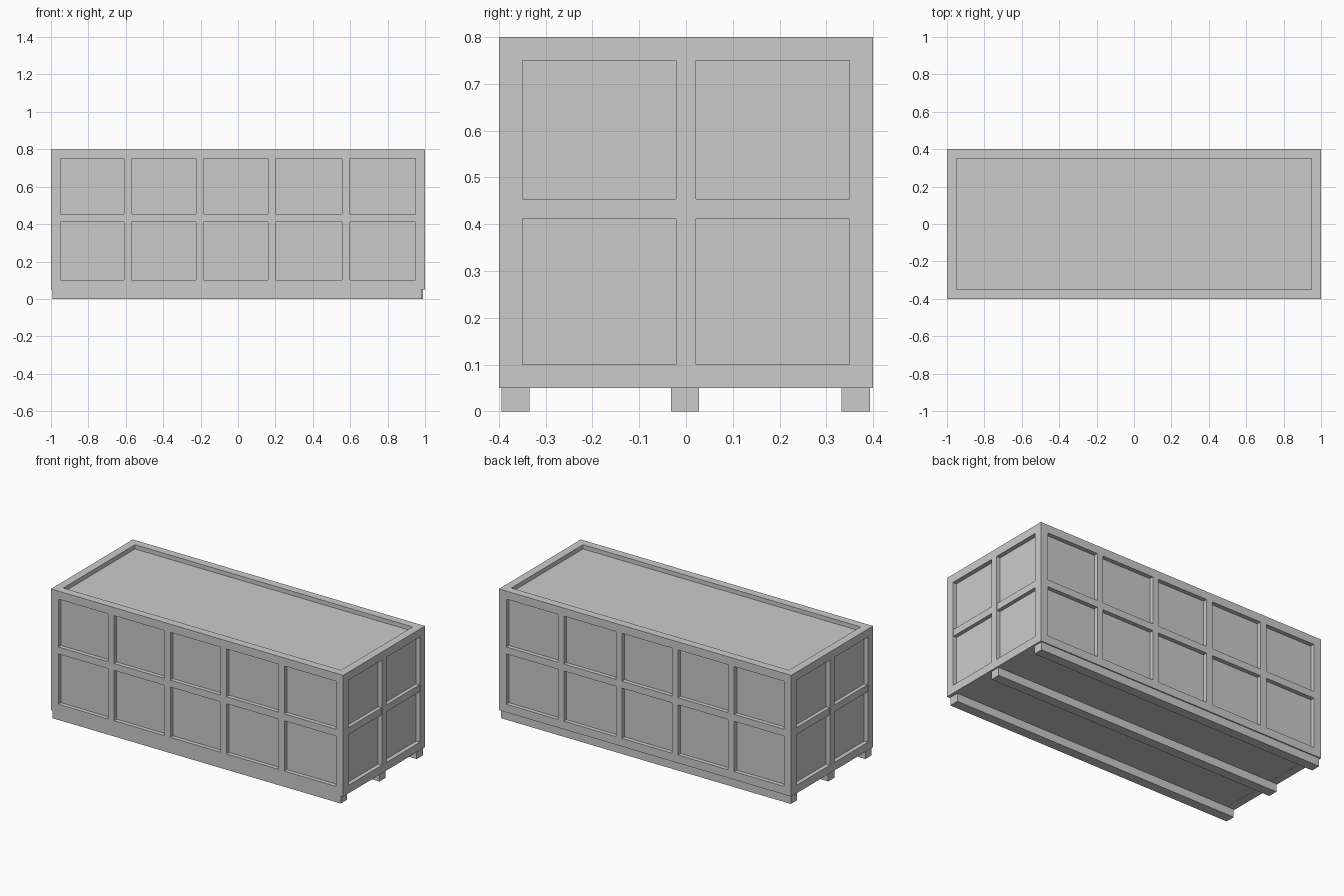
import bpy

if "Cube" in bpy.data.objects:
    bpy.data.objects.remove(bpy.data.objects["Cube"])

def box(name, x0, x1, y0, y1, z0, z1):
    bpy.ops.mesh.primitive_cube_add(size=1, location=((x0 + x1) / 2, (y0 + y1) / 2, (z0 + z1) / 2))
    ob = bpy.context.object
    ob.name = name
    ob.scale = (x1 - x0, y1 - y0, z1 - z0)
    bpy.ops.object.transform_apply(location=False, rotation=False, scale=True)
    return ob

def span(sign, a, b):
    # interval from a to b, flipped to the chosen side
    return sorted((sign * a, sign * b))

X, Y, BOT, TOP = 1.0, 0.4, 0.05, 0.8
F = 0.05          # frame width
D = 0.026         # panel recess
LOW, HIGH = BOT + F, TOP - F
MID0, MID1 = 0.411, 0.454
BARS = (-0.589, -0.204, 0.18, 0.577)
W = 0.0205        # half width of upright bars

# Recessed panels
box("crate_panels", -X + D, X - D, -Y + D, Y - D, BOT + 0.001, TOP - D)

for s, side in ((-1, "front"), (1, "back")):
    y0, y1 = span(s, Y - F, Y)
    # Long rails
    box(side + "_bottom_rail", -X, X, y0, y1, BOT, LOW)
    box(side + "_top_rail", -X, X, y0, y1, HIGH, TOP)
    # Corner posts
    for t, end in ((-1, "left"), (1, "right")):
        x0, x1 = span(t, X - F, X)
        box(f"{side}_{end}_post", x0, x1, y0, y1, LOW, HIGH)
    # Upright slats
    for i, c in enumerate(BARS):
        box(f"{side}_upright_{i + 1}", c - W, c + W, y0, y1, LOW, HIGH)
    # Middle slats between the uprights
    edges = [-X + F] + [v for c in BARS for v in (c - W, c + W)] + [X - F]
    for i in range(0, len(edges), 2):
        box(f"{side}_middle_slat_{i // 2 + 1}", edges[i], edges[i + 1], y0, y1, MID0, MID1)

for s, side in ((-1, "left"), (1, "right")):
    x0, x1 = span(s, X - F, X)
    # End rails and centre upright
    box(side + "_bottom_rail", x0, x1, -Y + F, Y - F, BOT, LOW)
    box(side + "_top_rail", x0, x1, -Y + F, Y - F, HIGH, TOP)
    box(side + "_upright", x0, x1, -0.021, 0.021, LOW, HIGH)
    # Middle slats, set very slightly back
    x0, x1 = span(s, X - F, X - 0.003)
    for t, part in ((-1, "front"), (1, "back")):
        y0, y1 = span(t, 0.021, Y - F)
        box(f"{side}_{part}_middle_slat", x0, x1, y0, y1, MID0, MID1)

# Skids under the crate
for name, y, end in (("front", -0.365, 0.98), ("centre", -0.002, 0.99), ("back", 0.363, 0.99)):
    box(name + "_skid", -0.993, end, y - 0.03, y + 0.03, 0, BOT)
